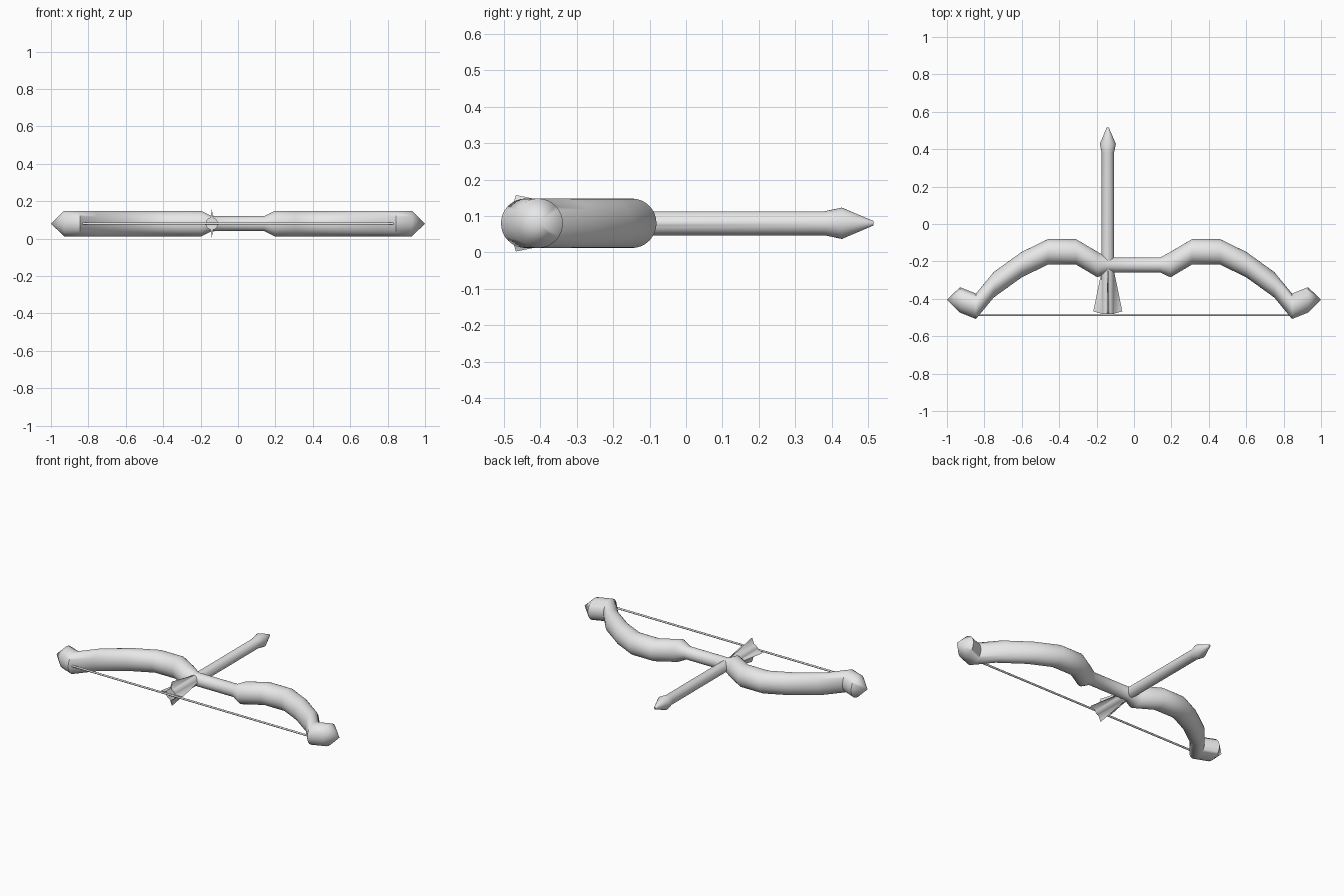
import bpy
import bmesh
from math import sin, cos, tau, radians
from mathutils import Vector

cube = bpy.data.objects.get("Cube")
if cube:
    bpy.data.objects.remove(cube)

grey = bpy.data.materials.new("plain_grey")
grey.use_nodes = True
colour = (0.8, 0.8, 0.8, 1)
grey.diffuse_color = colour
grey.node_tree.nodes["Principled BSDF"].inputs["Base Color"].default_value = colour

SIDES = 32
MID_Z = 0.08


def loft(name, rings, place, sides=SIDES):
    """Skin a row of rings; each ring is a list of (along, a, b) points or one pole."""
    bm = bmesh.new()
    loops = [[bm.verts.new(place(*p)) for p in ring] for ring in rings]
    for first, second in zip(loops, loops[1:]):
        for i in range(sides):
            j = (i + 1) % sides
            corners = [first[i % len(first)], first[j % len(first)],
                       second[j % len(second)], second[i % len(second)]]
            bm.faces.new(list(dict.fromkeys(corners)))
    for end in (loops[0], loops[-1]):
        if len(end) > 1:
            bm.faces.new(end)
    bmesh.ops.recalc_face_normals(bm, faces=bm.faces)
    mesh = bpy.data.meshes.new(name)
    bm.to_mesh(mesh)
    bm.free()
    obj = bpy.data.objects.new(name, mesh)
    bpy.context.collection.objects.link(obj)
    mesh.materials.append(grey)
    bpy.ops.object.select_all(action="DESELECT")
    obj.select_set(True)
    bpy.context.view_layer.objects.active = obj
    bpy.ops.object.shade_smooth_by_angle(angle=radians(60))
    return obj


def circle(along, radius, offset=0, sides=SIDES):
    if radius == 0:
        return [(along, offset, 0)]
    return [(along, offset + radius * cos(tau * i / sides), radius * sin(tau * i / sides))
            for i in range(sides)]


def across(along, a, b):
    return Vector((along, a, MID_Z + b))


def lengthwise(along, a, b):
    return Vector((-0.14 + a, along, MID_Z + b))


# Bow: half profile (x, y, radius) from grip to tip, mirrored
half = [(0.14, -0.219, 0.04), (0.195, -0.217, 0.068), (0.31, -0.149, 0.068),
        (0.46, -0.149, 0.068), (0.60, -0.217, 0.068), (0.75, -0.325, 0.068),
        (0.845, -0.44, 0.068), (0.93, -0.406, 0.068), (1.0, -0.404, 0)]
profile = [(-x, y, r) for x, y, r in reversed(half)] + half
loft("bow", [circle(x, r, y) for x, y, r in profile], across)

# Bowstring
loft("bowstring", [circle(x, 0.006, -0.486, 8) for x in (-0.835, 0.835)], across, 8)

# Arrow: round shaft whose tail flares into four thin fins, and a pointed head
tail = []
for i, (along, a, b) in enumerate(circle(-0.48, 0.033)):
    fin = i % (SIDES // 4) == 0
    tail.append((-0.467, a * 2.35, b * 2.35) if fin else (along, a, b))
shaft = [(-0.25, 0.033), (0.38, 0.033), (0.428, 0.043), (0.515, 0.006)]
loft("arrow", [tail] + [circle(y, r) for y, r in shaft], lengthwise)
